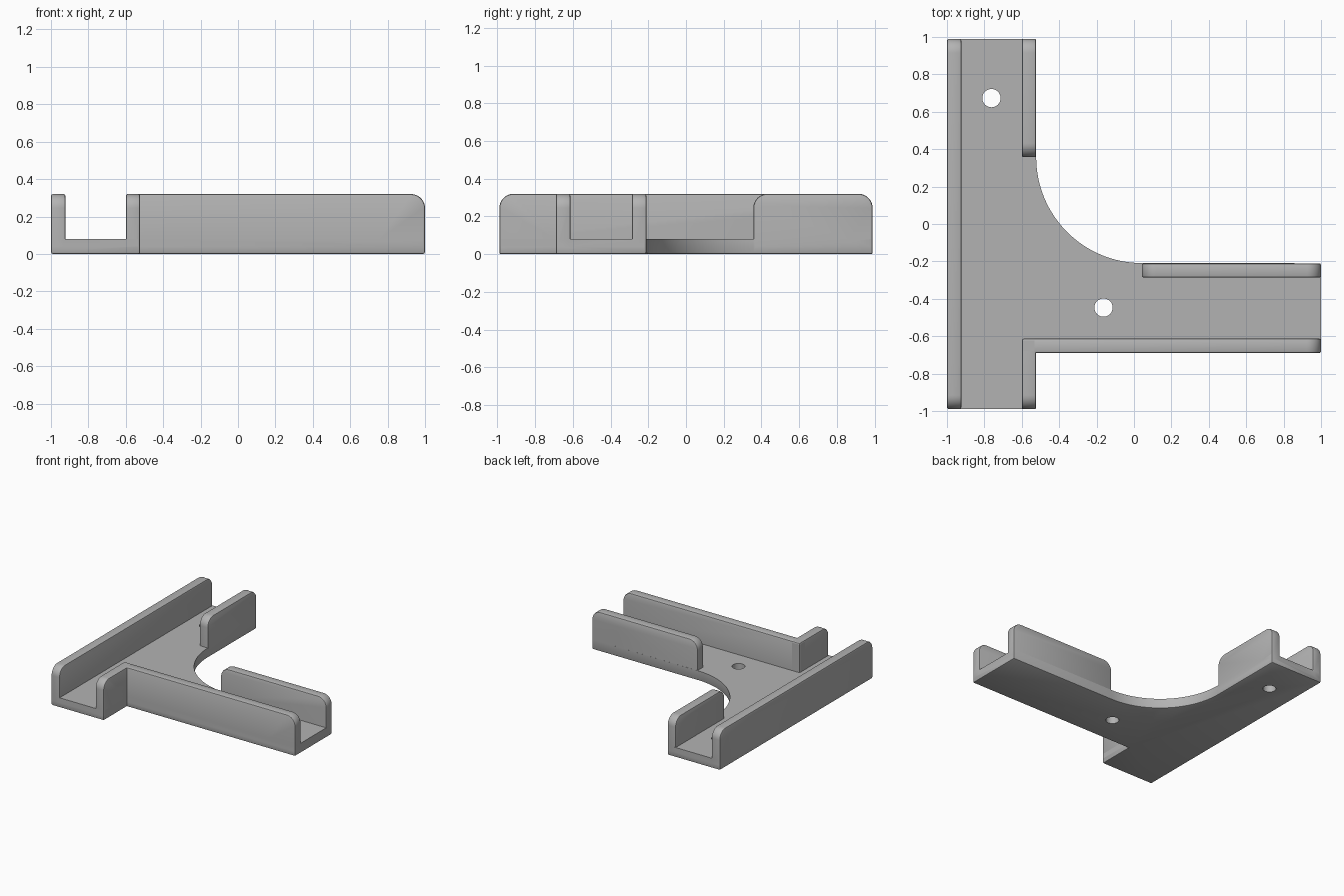
import bpy, bmesh
from math import pi, sin, cos, radians
from mathutils import Vector

if "Cube" in bpy.data.objects:
    bpy.data.objects.remove(bpy.data.objects["Cube"])

# Main dimensions
L, W = 1.0, 0.99            # half length in x and y
FLOOR, TOP = 0.08, 0.32     # floor thickness, wall height
T = 0.077                   # wall thickness
ROUND, EDGE = 0.075, 0.01   # wall end rounding, small edge rounding
IN_X, IN_Y = -0.523, -0.21  # inner faces of the two arms
LOW_Y = -0.69               # lower face of the side arm
CX, CY = 0.043, 0.357       # centre of the inside sweep

grey = bpy.data.materials.new("grey plastic")
grey.use_nodes = True
COLOUR = (0.45, 0.45, 0.45, 1)
grey.diffuse_color = COLOUR
grey.node_tree.nodes["Principled BSDF"].inputs["Base Color"].default_value = COLOUR


def arc(cx, cy, r, start, end, n):
    angles = [radians(start + (end - start) * i / n) for i in range(n + 1)]
    return [(cx + r * cos(a), cy + r * sin(a)) for a in angles]


def prism(name, points, direction, keep_sharp):
    """Extrude a closed outline and round its convex edges, bar those kept sharp."""
    bm = bmesh.new()
    face = bm.faces.new([bm.verts.new(p) for p in points])
    ext = bmesh.ops.extrude_face_region(bm, geom=[face])
    moved = [v for v in ext["geom"] if isinstance(v, bmesh.types.BMVert)]
    bmesh.ops.translate(bm, verts=moved, vec=direction)
    bmesh.ops.recalc_face_normals(bm, faces=bm.faces)
    edges = [e for e in bm.edges if e.calc_face_angle_signed() > radians(30)
             and not all(abs(v.co.z - keep_sharp) < 1e-4 for v in e.verts)]
    bmesh.ops.bevel(bm, geom=edges, offset=EDGE, segments=2, profile=0.5,
                    affect='EDGES', clamp_overlap=True)
    mesh = bpy.data.meshes.new(name)
    bm.to_mesh(mesh)
    bm.free()
    mesh.materials.append(grey)
    obj = bpy.data.objects.new(name, mesh)
    bpy.context.collection.objects.link(obj)
    return obj


def wall(name, axis, start, end, side, round_end=True, round_start=True):
    """Upright wall along an axis, with rounded upper ends; side is its lower face."""
    base = FLOOR / 2
    r = ROUND
    outline = [(start, base), (end, base)]
    outline += arc(end - r, TOP - r, r, 0, 90, 8) if round_end else [(end, TOP)]
    outline += arc(start + r, TOP - r, r, 90, 180, 8) if round_start else [(start, TOP)]
    if axis == "x":
        return prism(name, [(a, side, z) for a, z in outline], Vector((0, T, 0)), base)
    return prism(name, [(side, a, z) for a, z in outline], Vector((T, 0, 0)), base)


# Floor plate with the swept inside corner
plan = [(-L, -W), (IN_X, -W), (IN_X, LOW_Y), (L, LOW_Y), (L, IN_Y)]
plan += arc(CX, CY, CX - IN_X, 270, 180, 32)
plan += [(IN_X, W), (-L, W)]
bracket = prism("corner_bracket", [(x, y, 0) for x, y in plan],
                Vector((0, 0, FLOOR)), FLOOR)

# Channel walls
walls = [
    wall("outer_wall", "y", -W, W, -L),
    wall("upper_inner_wall", "y", CY, W, IN_X - T),
    wall("side_arm_back_wall", "x", CX, L, IN_Y - T),
    wall("side_arm_front_wall", "x", IN_X - T, L, LOW_Y, round_start=False),
    wall("lower_inner_wall", "y", -W, LOW_Y + T, IN_X - T, round_end=False),
]

# Screw hole cutters
cutters = []
for x, y in ((-0.762, 0.673), (-0.163, -0.447)):
    bpy.ops.mesh.primitive_cylinder_add(vertices=32, radius=0.049, depth=0.4,
                                        location=(x, y, 0))
    cutter = bpy.context.object
    cutter.name = "screw_hole_cutter"
    cutter.hide_render = True
    cutters.append(cutter)

# Fuse walls to the floor and drill the holes
bpy.context.view_layer.objects.active = bracket
for tool in walls + cutters:
    mod = bracket.modifiers.new("join", 'BOOLEAN')
    mod.operation = 'DIFFERENCE' if tool in cutters else 'UNION'
    mod.solver = 'EXACT'
    mod.object = tool
    bpy.ops.object.modifier_apply(modifier=mod.name)
    bpy.data.objects.remove(tool)

bpy.ops.object.select_all(action='DESELECT')
bracket.select_set(True)
bpy.ops.object.shade_smooth_by_angle(angle=radians(30))
